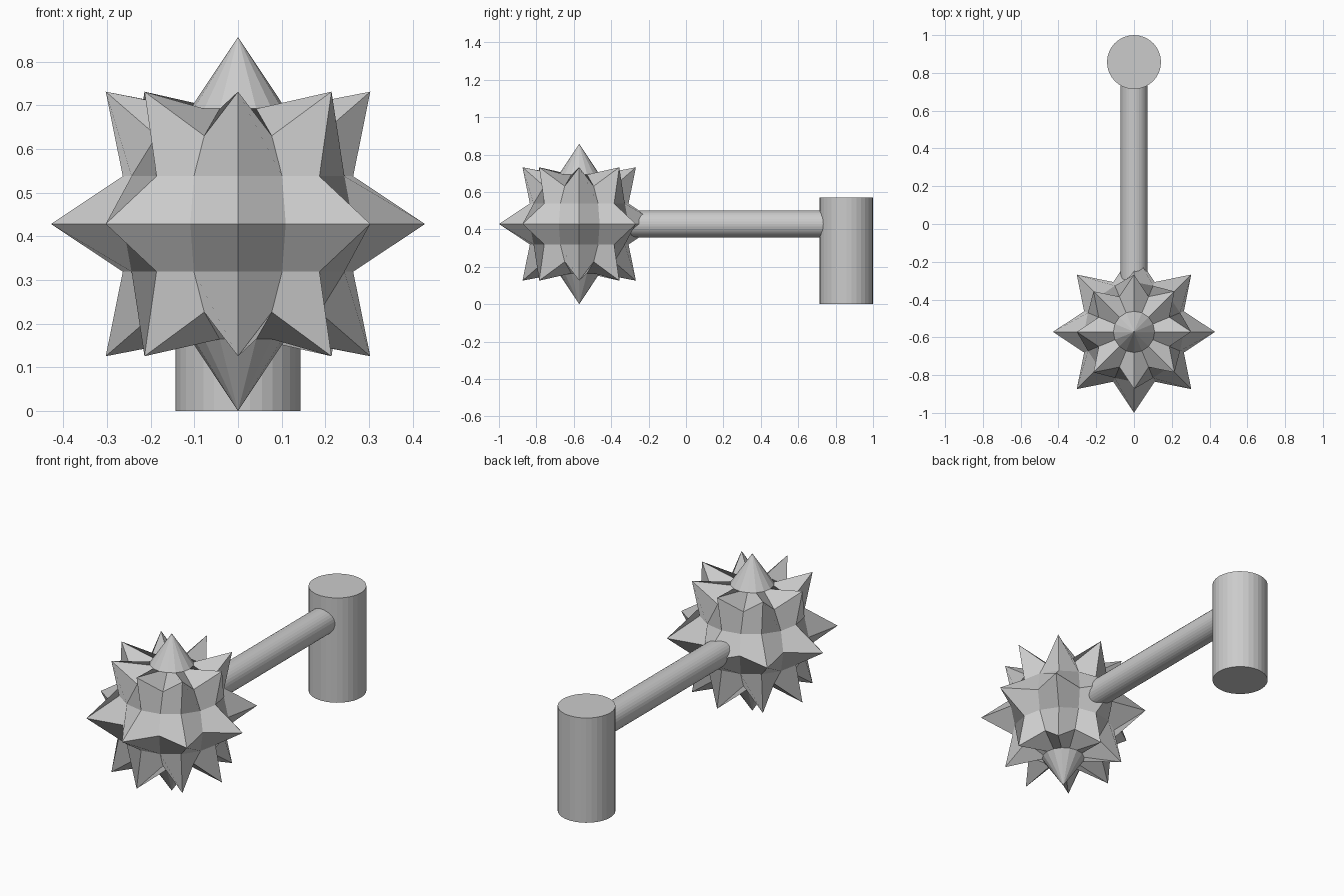
import bpy, math
from mathutils import Vector

if "Cube" in bpy.data.objects:
    bpy.data.objects.remove(bpy.data.objects["Cube"])

CENTRE = Vector((0, -0.571, 0.4286))
CORE_R = 0.2857
SPIKE = 1.5          # spike tip radius / core radius


def cylinder(name, radius, depth, location, rotation=(0, 0, 0)):
    bpy.ops.mesh.primitive_cylinder_add(vertices=32, radius=radius, depth=depth,
                                        location=location, rotation=rotation)
    obj = bpy.context.object
    obj.name = name
    return obj


# spiked ball: a coarse sphere with every second vertex pulled outwards
bpy.ops.mesh.primitive_uv_sphere_add(segments=16, ring_count=8,
                                     radius=CORE_R, location=CENTRE)
ball = bpy.context.object
ball.name = "spiked_ball"
for v in ball.data.vertices:
    lat = round(math.asin(max(-1, min(1, v.co.z / CORE_R))) / (math.pi / 8))
    lon = round(math.atan2(v.co.y, v.co.x) / (math.pi / 8))
    if abs(lat) == 4 or (lat % 2 == 0 and lon % 2 == 0):
        v.co *= SPIKE

# horizontal rod from the ball centre to the post centre
cylinder("connecting_rod", 0.0714, 1.428, (0, 0.143, 0.4286), (math.pi / 2, 0, 0))

# upright post
cylinder("post", 0.1429, 0.5714, (0, 0.857, 0.2857))
